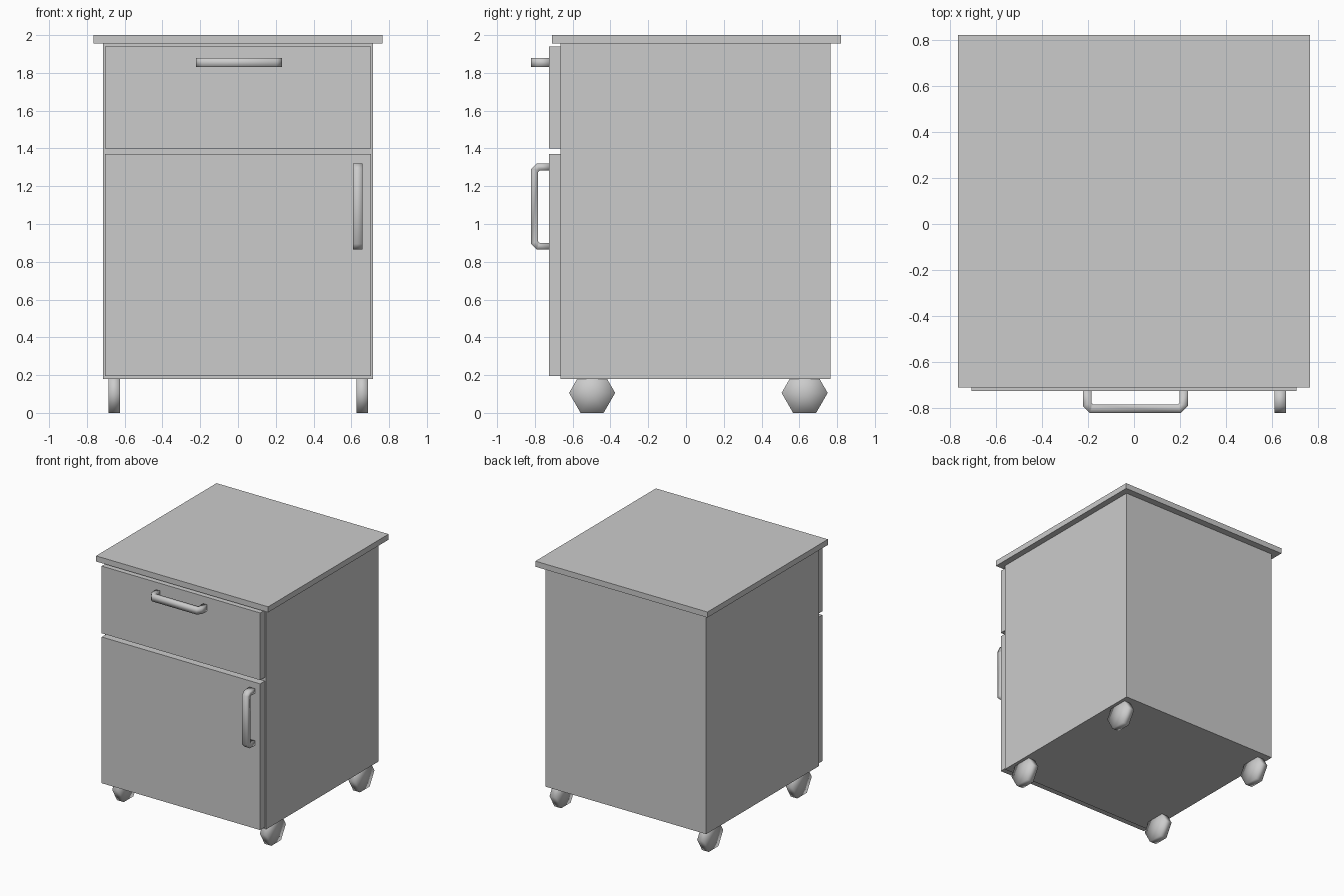
import bpy, bmesh, math
from mathutils import Matrix

if "Cube" in bpy.data.objects:
    bpy.data.objects.remove(bpy.data.objects["Cube"])


def finish(bm, name, smooth=False):
    bmesh.ops.recalc_face_normals(bm, faces=bm.faces[:])
    mesh = bpy.data.meshes.new(name)
    bm.to_mesh(mesh)
    bm.free()
    for p in mesh.polygons:
        p.use_smooth = smooth
    obj = bpy.data.objects.new(name, mesh)
    bpy.context.collection.objects.link(obj)
    return obj


def box(name, lo, hi):
    bm = bmesh.new()
    bmesh.ops.create_cube(bm, size=1)
    for v in bm.verts:
        v.co = [(a + b) / 2 + c * (b - a) for a, b, c in zip(lo, hi, v.co)]
    return finish(bm, name)


def handle(name, loc, vertical=False):
    # Flat U-shaped bar with cut corners, built along x and projecting to -y
    outer = [(0.2275, -0.01), (0.2275, 0.065), (0.1975, 0.095)]
    inner = [(0.1915, -0.01), (0.1915, 0.05), (0.1825, 0.059)]
    outer += [(-x, d) for x, d in reversed(outer)]
    inner += [(-x, d) for x, d in reversed(inner)]
    bm = bmesh.new()
    rings = [[bm.verts.new((x, -d, z)) for (x, d), z in
              ((o, -0.025), (o, 0.025), (i, 0.025), (i, -0.025))]
             for o, i in zip(outer, inner)]
    for a, b in zip(rings, rings[1:]):
        for k in range(4):
            n = (k + 1) % 4
            bm.faces.new((a[k], a[n], b[n], b[k]))
    bm.faces.new(rings[0])
    bm.faces.new(rings[-1])
    # Slightly softened long edges
    long_edges = [e for e in bm.edges
                  if abs(e.verts[0].co.z - e.verts[1].co.z) < 1e-6
                  and all(len(f.verts) == 4 for f in e.link_faces)
                  and not any(r[0].co.x == e.verts[0].co.x == e.verts[1].co.x
                              and e.verts[0].co.y == e.verts[1].co.y
                              for r in (rings[0], rings[-1]))]
    ends = {v for r in (rings[0], rings[-1]) for v in r}
    long_edges = [e for e in long_edges
                  if not (e.verts[0] in ends and e.verts[1] in ends)
                  and abs(e.calc_face_angle(0)) > 1.2]
    bmesh.ops.bevel(bm, geom=long_edges, offset=0.004, segments=1, affect='EDGES')
    obj = finish(bm, name, smooth=True)
    if vertical:
        obj.data.transform(Matrix.Rotation(math.pi / 2, 4, 'Y'))
    obj.location = loc
    return obj


def wheel(name, loc):
    # Six-sided wheel with its axle along x, corners pointing along y
    bm = bmesh.new()
    bmesh.ops.create_cone(bm, cap_ends=True, cap_tris=True, segments=6,
                          radius1=0.122, radius2=0.122, depth=0.06)
    to_y = max(bm.verts, key=lambda v: v.co.y).co
    turn = math.pi / 2 - math.atan2(to_y.y, to_y.x)
    bm.transform(Matrix.Rotation(math.pi / 2, 4, 'Y') @ Matrix.Rotation(turn, 4, 'Z'))
    obj = finish(bm, name, smooth=True)
    obj.location = loc
    return obj


# Cabinet body and overhanging top
box("cabinet_body", (-0.715, -0.665, 0.18), (0.715, 0.765, 1.955))
box("top_board", (-0.765, -0.71, 1.955), (0.765, 0.82, 2.0))

# Drawer and door fronts
box("drawer_front", (-0.705, -0.725, 1.40), (0.705, -0.665, 1.94))
box("door", (-0.705, -0.725, 0.195), (0.705, -0.665, 1.37))

# Handles
handle("drawer_handle", (0.006, -0.725, 1.855))
handle("door_handle", (0.634, -0.725, 1.092), vertical=True)

# Wheels
for side, x in (("left", -0.655), ("right", 0.658)):
    for end, y in (("front", -0.497), ("back", 0.628)):
        wheel(f"{end}_{side}_wheel", (x, y, 0.1057))
